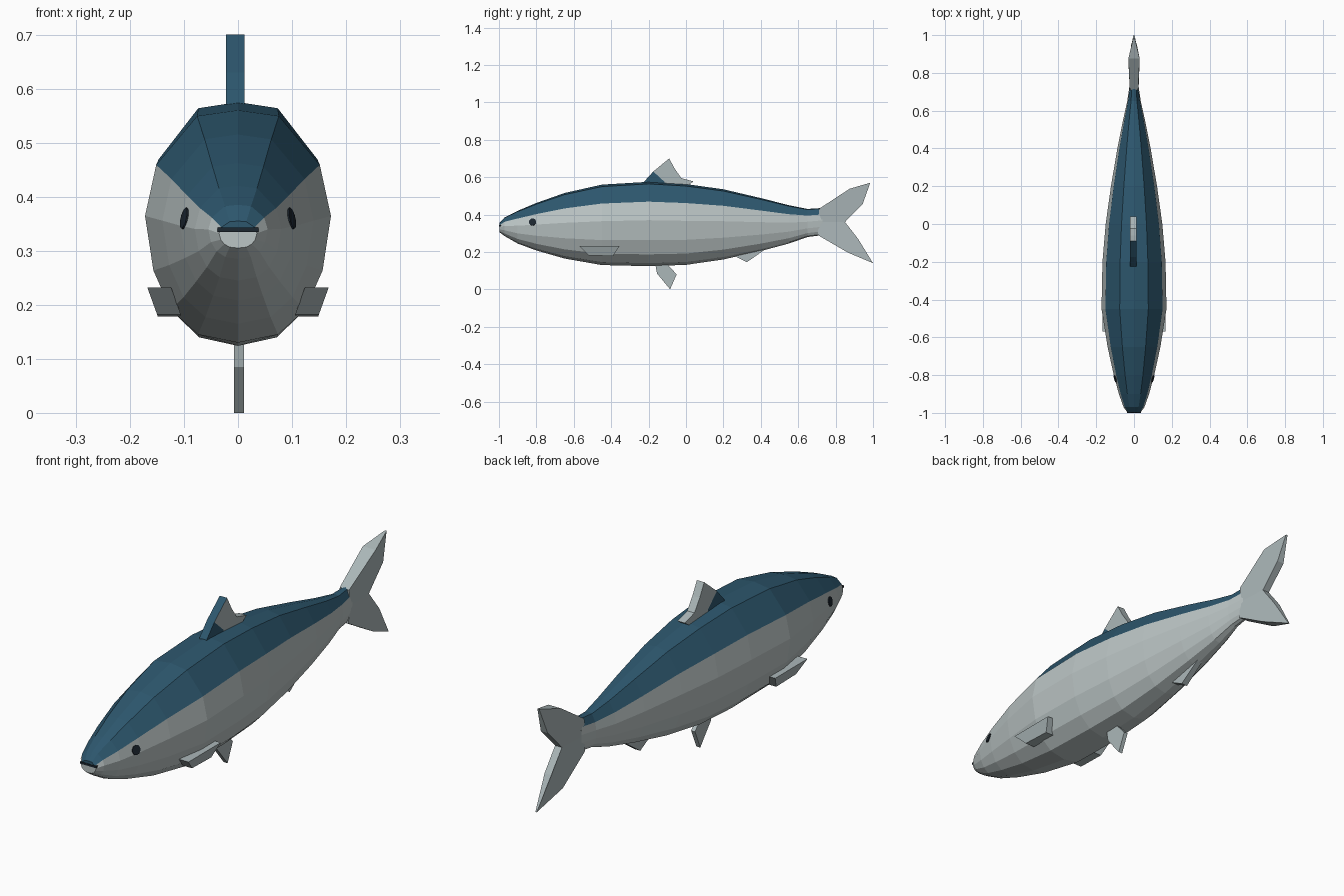
import bpy, bmesh, math
from mathutils import Vector
from mathutils.bvhtree import BVHTree

if "Cube" in bpy.data.objects:
    bpy.data.objects.remove(bpy.data.objects["Cube"])


def mat(name, rgb):
    m = bpy.data.materials.new(name)
    m.diffuse_color = (*rgb, 1)
    m.use_nodes = True
    m.node_tree.nodes["Principled BSDF"].inputs["Base Color"].default_value = m.diffuse_color
    return m


BLUE = mat("back blue", (0.026, 0.095, 0.155))
SILVER = mat("silver grey", (0.50, 0.56, 0.56))
FIN = mat("fin grey", (0.41, 0.475, 0.485))
DARK = mat("eye dark", (0.012, 0.02, 0.03))


def finish(name, bm, mats):
    bmesh.ops.recalc_face_normals(bm, faces=bm.faces)
    me = bpy.data.meshes.new(name)
    bm.to_mesh(me)
    ob = bpy.data.objects.new(name, me)
    bpy.context.collection.objects.link(ob)
    for m in mats:
        me.materials.append(m)
    return ob


# Body: stations (y, top, bottom, half width) with one shared half section
STATIONS = [(-0.997, .355, .305, .035), (-.97, .385, .285, .055), (-.9, .42, .245, .08),
            (-.8, .462, .208, .107), (-.65, .515, .165, .14), (-.45, .56, .13, .172),
            (-.2, .575, .124, .167), (0, .563, .131, .15), (.2, .535, .16, .122),
            (.4, .488, .205, .088), (.55, .45, .245, .058), (.65, .43, .28, .036),
            (.73, .435, .29, .024)]
HALF = [(0, 1), (.44, .95), (.88, .53), (1, .09), (.91, -.38), (.72, -.72), (.43, -.93), (0, -1)]
N = len(HALF)
bm = bmesh.new()
rings = []
for y, t, b, w in STATIONS:
    mid, hh = (t + b) / 2, (t - b) / 2
    right = [bm.verts.new((px * w, y, mid + pz * hh)) for px, pz in HALF]
    left = [right[0]] + [bm.verts.new((-px * w, y, mid + pz * hh)) for px, pz in HALF[1:-1]] + [right[-1]]
    rings.append((right, left))


def face(vs, level):
    f = bm.faces.new(list(dict.fromkeys(vs)))
    f.material_index = 0 if level < 2 else 1   # blue above the flank line


for a, b in zip(rings, rings[1:]):
    for s in (0, 1):
        for i in range(N - 1):
            face([a[s][i], a[s][i + 1], b[s][i + 1], b[s][i]], i)
for r, l in (rings[0], rings[-1]):
    for i in range(N - 1):
        face([r[i], r[i + 1], l[i + 1], l[i]], i)
body = finish("body", bm, [BLUE, SILVER])
bm = bmesh.new()
bm.from_mesh(body.data)
tree = BVHTree.FromBMesh(bm)
bm.free()


# Fins: side outlines (y, z, half thickness), closed into solid plates
def fin(name, polys, x0=0, lean=0, zref=0, mats=(FIN, BLUE), lead=False, front=False):
    bm = bmesh.new()
    for pts in polys:
        sides = [[bm.verts.new((x0 + lean * (z - zref) + s * h, y, z)) for y, z, h in pts]
                 for s in (1, -1)]
        bm.faces.new(sides[0])
        bm.faces.new(sides[1][::-1])
        n = len(pts)
        for i in range(n):
            j = (i + 1) % n
            bm.faces.new((sides[0][i], sides[1][i], sides[1][j], sides[0][j]))
    ob = finish(name, bm, mats)
    for p in ob.data.polygons:
        if front or (lead and p.normal.y < -.3 and p.normal.z > 0):
            p.material_index = 1
    return ob


T = .017
fin("dorsal_fin_front", [[(-.23, .555, T), (-.225, .575, T), (-.175, .63, T), (-.115, .575, T), (-.115, .555, T)]],
    x0=-.005, front=True)
fin("dorsal_fin", [[(-.115, .55, T), (-.115, .575, T), (-.175, .63, T), (-.09, .70, T), (-.06, .645, T),
                    (-.025, .595, T), (.04, .577, T), (.0, .55, T)]], x0=-.005, lead=True)
fin("pelvic_fin", [[(-.165, .14, .009), (-.155, .085, .009), (-.085, 0, .009), (-.05, .08, .009),
                    (-.105, .14, .009)]], x0=.002)
fin("anal_fin", [[(.22, .2, .014), (.325, .145, .014), (.45, .232, .012), (.53, .253, .008), (.5, .27, .012)]])

# Forked tail: two lobes meeting along the middle
root, notch = (.71, .36, .024), (.85, .36, .016)
fin("tail_fin", [[(.71, .43, .022), (.875, .538, .03), (.985, .57, .004), (.945, .457, .016), notch, root],
                 [(.705, .29, .022), (.865, .197, .03), (1, .14, .003), (.92, .27, .016), notch, root]])

# Pectoral fins, slanting slabs low on each flank
for s, label in ((1, "right"), (-1, "left")):
    fin("pectoral_fin_" + label, [[(-.57, .232, .022), (-.355, .232, .022), (-.39, .178, .022), (-.52, .182, .022)]],
        x0=s * .145, lean=s * .36, zref=.23)

# Eyes: thin discs laid on the head surface
for s, label in ((1, "right"), (-1, "left")):
    loc, nor, _, _ = tree.ray_cast(Vector((s, -.82, .36)), Vector((-s, 0, 0)))
    bm = bmesh.new()
    bmesh.ops.create_cone(bm, cap_ends=True, segments=10, radius1=.02, radius2=.02, depth=.006)
    eye = finish("eye_" + label, bm, [DARK])
    eye.location = loc
    eye.rotation_euler = nor.to_track_quat('Z', 'Y').to_euler()

# Mouth: dark slit across the snout
bm = bmesh.new()
bmesh.ops.create_cube(bm, size=1)
for v in bm.verts:
    v.co = Vector((v.co.x * .076, -.985 + v.co.y * .03, .339 + v.co.z * .008))
finish("mouth", bm, [DARK])
